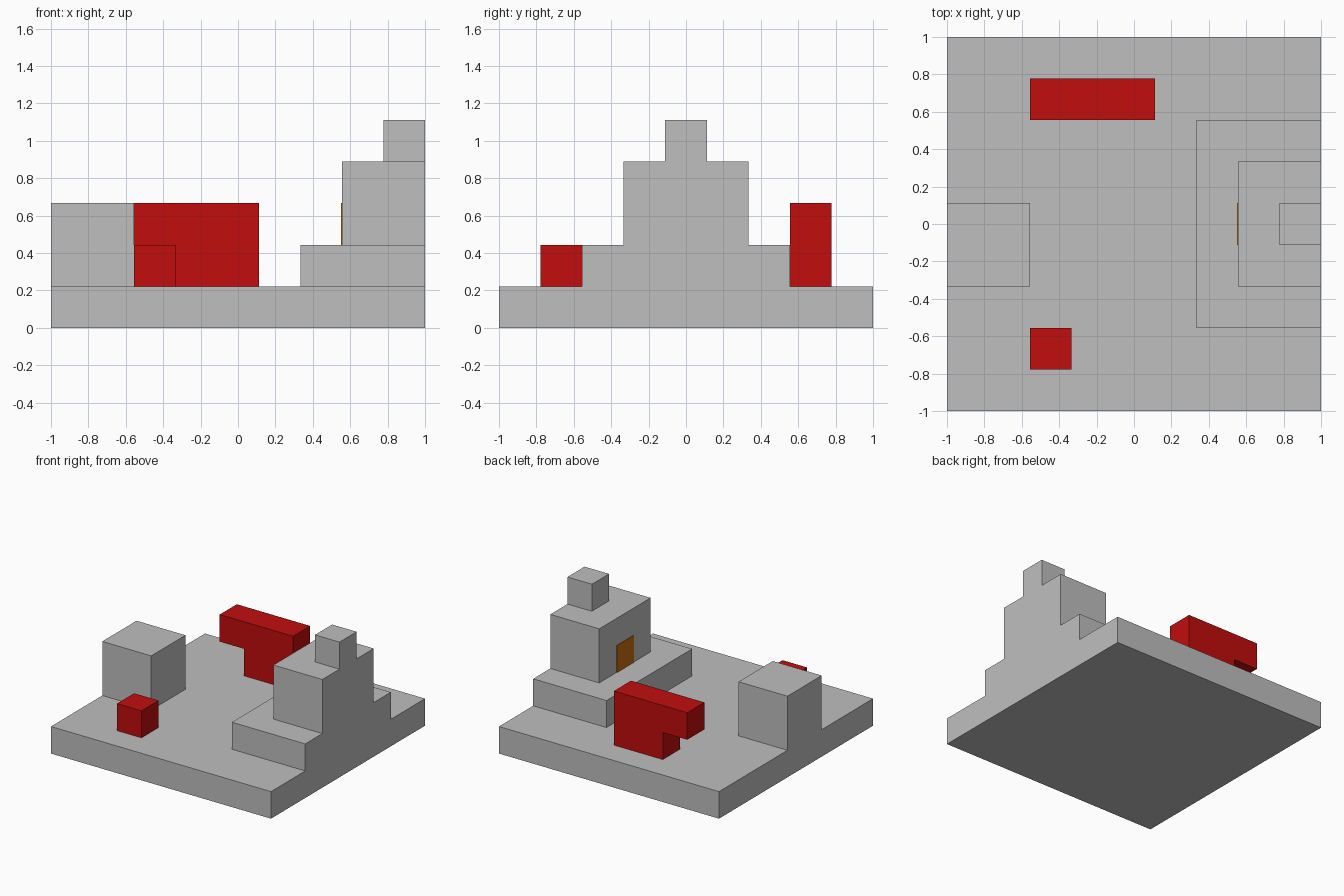
import bpy
import bmesh

cube = bpy.data.objects.get("Cube")
if cube:
    bpy.data.objects.remove(cube, do_unlink=True)

U = 2 / 9  # grid cell: the base is nine cells wide


def material(name, rgb):
    mat = bpy.data.materials.new(name)
    mat.use_nodes = True
    mat.diffuse_color = (*rgb, 1)
    mat.node_tree.nodes["Principled BSDF"].inputs["Base Color"].default_value = (*rgb, 1)
    return mat


GREY = material("stone grey", (0.521, 0.521, 0.521))
RED = material("bright red", (0.533, 0.004, 0.004))
ORANGE = material("door orange", (0.56, 0.147, 0.004))


def prism(name, profile, y0, y1, mat):
    """Extrude an (x, z) profile from y0 to y1; all values in grid cells."""
    bm = bmesh.new()
    face = bm.faces.new([bm.verts.new((x * U, y0 * U, z * U)) for x, z in profile])
    new = bmesh.ops.extrude_face_region(bm, geom=[face])["geom"]
    verts = [v for v in new if isinstance(v, bmesh.types.BMVert)]
    bmesh.ops.translate(bm, verts=verts, vec=(0, (y1 - y0) * U, 0))
    bmesh.ops.recalc_face_normals(bm, faces=bm.faces)
    mesh = bpy.data.meshes.new(name)
    bm.to_mesh(mesh)
    bm.free()
    mesh.materials.append(mat)
    obj = bpy.data.objects.new(name, mesh)
    bpy.context.collection.objects.link(obj)
    return obj


def box(name, x, y, z, mat):
    corners = [(x[0], z[0]), (x[1], z[0]), (x[1], z[1]), (x[0], z[1])]
    return prism(name, corners, y[0], y[1], mat)


# Base slab and the plain block on the right edge
box("base", (-4.5, 4.5), (-4.5, 4.5), (0, 1), GREY)
box("side_block", (-4.5, -2.5), (-1.5, 0.5), (1, 3), GREY)

# Stepped tower, flush with the left edge: depth, half width, bottom, top
tiers = [("tower_base", 3, 2.5, 1, 2),
         ("tower_body", 2, 1.5, 2, 4),
         ("tower_top", 1, 0.5, 4, 5)]
for name, depth, half, bottom, top in tiers:
    box(name, (4.5 - depth, 4.5), (-half, half), (bottom, top), GREY)

# Door plate on the inner face of the tower body
box("door", (2.48, 2.5), (-0.5, 0.5), (2, 3), ORANGE)

# Red pieces: a small cube and a block with an overhang
box("red_cube", (-2.5, -1.5), (-3.5, -2.5), (1, 2), RED)
overhang = [(-1.5, 1), (0.5, 1), (0.5, 3), (-2.5, 3), (-2.5, 2), (-1.5, 2)]
prism("red_overhang_block", overhang, 2.5, 3.5, RED)
